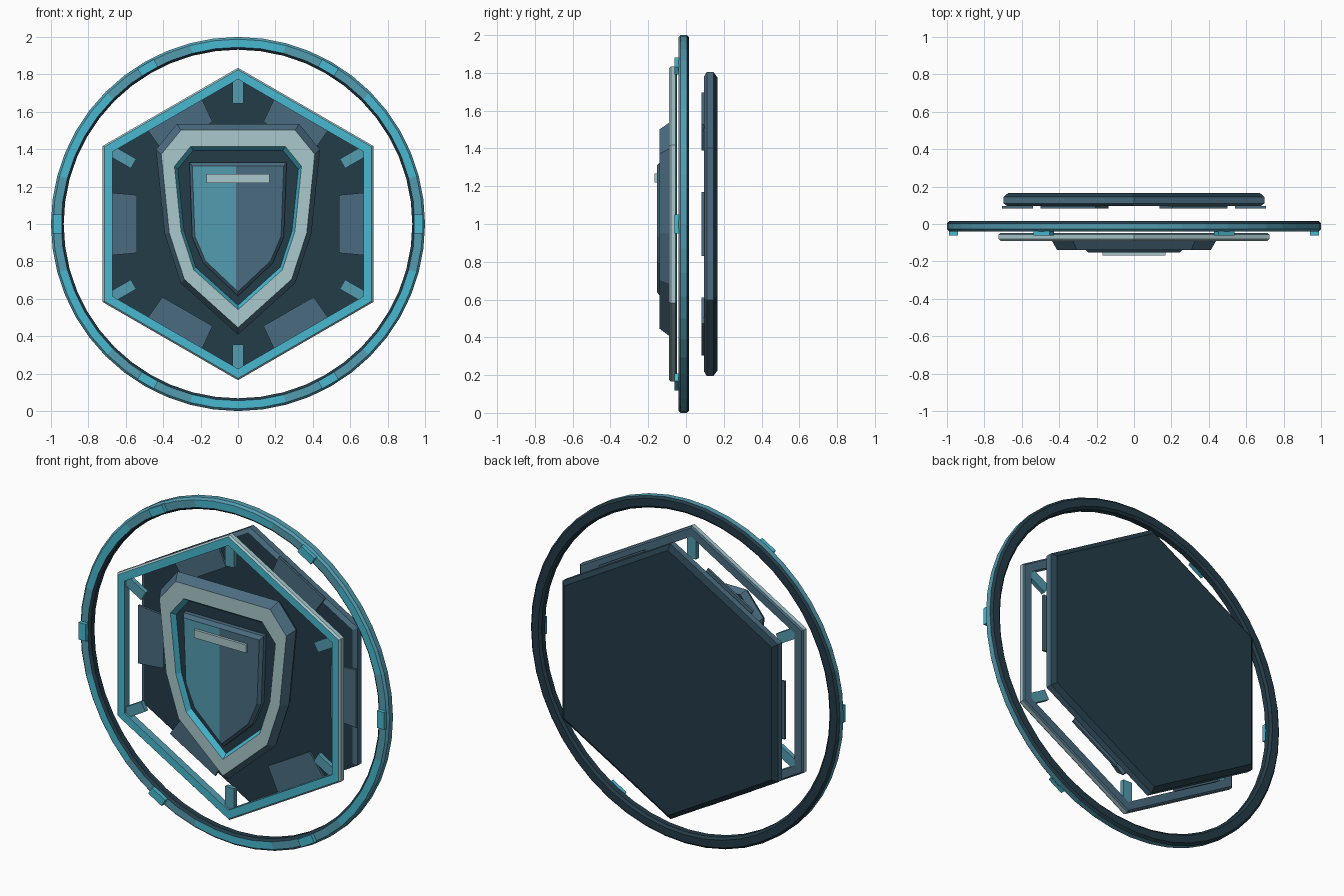
import bpy, bmesh
from math import sin, cos, pi, radians

cube = bpy.data.objects.get("Cube")
if cube:
    bpy.data.objects.remove(cube)

CENTRE = 1.0


def material(name, code):
    rgb = [int(code[i:i + 2], 16) / 255 for i in (0, 2, 4)]
    lin = [c / 12.92 if c < 0.04 else ((c + 0.055) / 1.055) ** 2.4 for c in rgb]
    mat = bpy.data.materials.new(name)
    mat.use_nodes = True
    mat.diffuse_color = (*lin, 1)
    mat.node_tree.nodes["Principled BSDF"].inputs["Base Color"].default_value = (*lin, 1)
    return mat


MATS = [material("bright cyan", "48B8D0"), material("muted teal", "549CB0"),
        material("slate blue", "4A6C80"), material("dark navy", "243C48"),
        material("pale grey blue", "A8C8CC")]
CYAN, TEAL, SLATE, DARK, PALE = range(5)


def polygon(sides, start=0.0):
    return [(cos(start + 2 * pi * i / sides), sin(start + 2 * pi * i / sides))
            for i in range(sides)]


def mirrored(half):
    """Close a right-hand outline, given from top to tip, with its mirror image."""
    return half + [(-x, z) for x, z in reversed(half[:-1])]


def finish(name, bm):
    bmesh.ops.recalc_face_normals(bm, faces=bm.faces)
    mesh = bpy.data.meshes.new(name)
    bm.to_mesh(mesh)
    bm.free()
    for mat in MATS:
        mesh.materials.append(mat)
    obj = bpy.data.objects.new(name, mesh)
    bpy.context.collection.objects.link(obj)
    return obj


def loft(outline, rings, colours, hollow=False):
    """Skin scaled copies (scale, y) of an outline, one colour per band.
    Solid lofts take two more colours, for the first and last caps."""
    bm = bmesh.new()
    loops = [[bm.verts.new((x * s, y, CENTRE + z * s)) for x, z in outline]
             for s, y in rings]
    n = len(outline)
    bands = list(zip(loops, loops[1:] + loops[:1]))
    if not hollow:
        bands.pop()
    for (a, b), colour in zip(bands, colours):
        for i in range(n):
            j = (i + 1) % n
            bm.faces.new((a[i], a[j], b[j], b[i])).material_index = colour
    if not hollow:
        for loop, colour in zip((loops[0], loops[-1]), colours[-2:]):
            bm.faces.new(loop).material_index = colour
    return bm


def slab(name, corners, y0, y1, colour, angle=0.0):
    """Extruded plate from (radial, tangential) corners turned round the centre."""
    c, s = cos(angle), sin(angle)
    turned = [(r * c - t * s, r * s + t * c) for r, t in corners]
    return finish(name, loft(turned, [(1, y0), (1, y1)], [colour] * 3))


def box(r0, r1, half):
    return [(r0, -half), (r1, -half), (r1, half), (r0, half)]


# Outer ring, with accent arcs on its front beside the clips
bm = loft(polygon(48),
          [(0.945, -0.04), (0.988, -0.04), (1.0, -0.028), (1.0, 0.004),
           (0.988, 0.016), (0.945, 0.016), (0.932, 0.004), (0.932, -0.028)],
          [CYAN, TEAL, TEAL, DARK, DARK, DARK, DARK, DARK], hollow=True)
for face in bm.faces:
    p = face.calc_center_median()
    near_clip = any(p.x * cos(a) + (p.z - CENTRE) * sin(a) > 0.95 * cos(radians(6))
                    for a in [i * pi / 3 for i in range(6)])
    if face.material_index == CYAN and near_clip:
        face.material_index = TEAL
finish("outer_ring", bm)

# Hexagonal frame: cyan front, pale rim
hexagon = polygon(6, pi / 2)
finish("hex_frame", loft(hexagon,
       [(0.774, -0.09), (0.825, -0.09), (0.835, -0.08), (0.835, -0.055),
        (0.825, -0.047), (0.774, -0.047)],
       [CYAN, PALE, PALE, SLATE, SLATE, TEAL], hollow=True))

# Back plate with chamfered edges
finish("back_plate", loft(hexagon,
       [(0.78, 0.095), (0.805, 0.11), (0.805, 0.145), (0.775, 0.167)],
       [SLATE, SLATE, DARK, DARK, DARK]))

# Parts repeated round the emblem
panel = [(0.54, -0.155), (0.705, -0.17), (0.705, 0.17), (0.54, 0.155)]
for i in range(6):
    angle = i * pi / 3
    slab(f"edge_panel_{i + 1}", panel, 0.083, 0.097, SLATE, angle)
    slab(f"ring_clip_{i + 1}", box(0.942, 0.988, 0.05), -0.062, -0.036, CYAN, angle)
    slab(f"corner_tab_{i + 1}", box(0.645, 0.785, 0.029), -0.078, -0.052, TEAL,
         angle + pi / 6)

# Shield body: sloped slate sides, pale border, cyan recess wall, dark floor
shield = mirrored([(0.32, 0.525), (0.43, 0.39), (0.385, -0.05),
                   (0.30, -0.31), (0, -0.58)])
finish("shield_body", loft(shield,
       [(0.98, -0.055), (1.02, -0.09), (0.955, -0.14), (0.79, -0.14), (0.75, -0.11)],
       [SLATE, SLATE, PALE, CYAN, DARK, DARK]))

# Inner shield: front face split into two tones
crest = mirrored([(0.26, 0.33), (0.245, -0.07), (0.185, -0.21), (0, -0.385)])
bm = loft(crest, [(1, -0.105), (1, -0.135), (0.94, -0.153)], [SLATE] * 4)
bmesh.ops.bisect_plane(bm, geom=bm.verts[:] + bm.edges[:] + bm.faces[:],
                       plane_co=(-0.012, 0, 0), plane_no=(1, 0, 0))
for face in bm.faces:
    p = face.calc_center_median()
    if p.y < -0.152 and p.x < -0.012:
        face.material_index = TEAL
finish("inner_shield", bm)

# Highlight bar
slab("highlight_bar", [(-0.168, 0.22), (0.168, 0.22), (0.168, 0.267), (-0.168, 0.267)],
     -0.168, -0.15, PALE)
